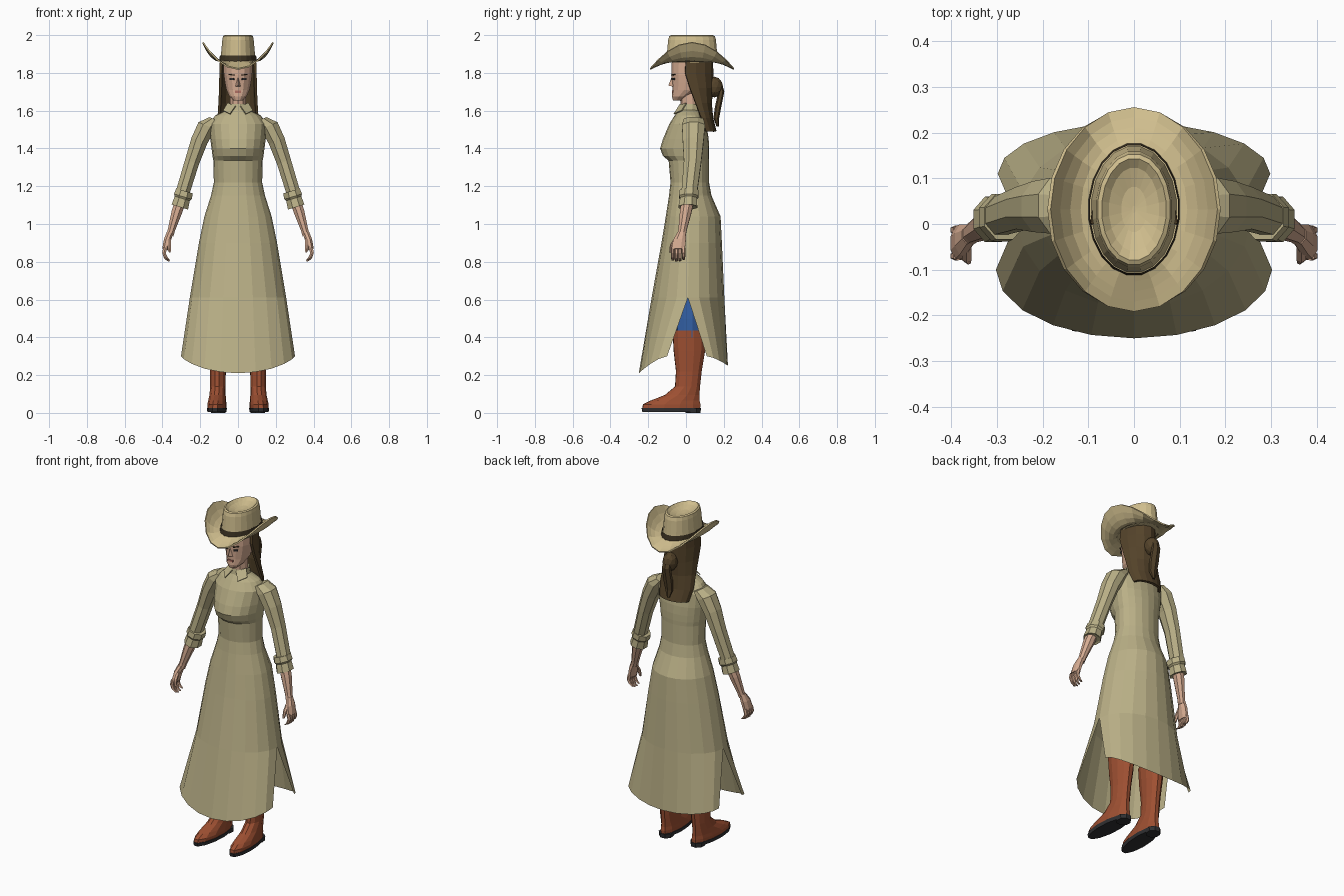
import bpy, bmesh, math
from mathutils import Matrix, Vector


def material(name, r, g, b):
    m = bpy.data.materials.new(name)
    lin = [((c / 255 + 0.055) / 1.055) ** 2.4 for c in (r, g, b)]
    m.diffuse_color = (*lin, 1)
    return m


COAT = material("khaki_cloth", 186, 176, 135)
HAT = material("straw_tan", 208, 190, 142)
SKIN = material("skin", 214, 172, 146)
HAIR = material("dark_brown", 84, 67, 42)
BOOT = material("boot_leather", 158, 80, 50)
JEAN = material("denim_blue", 52, 98, 168)
SOLE = material("sole_black", 48, 48, 50)
BAND = material("band_brown", 62, 52, 36)
LIP = material("lip_red", 176, 112, 98)


def finish(name, bm, mat, thick=0):
    bmesh.ops.remove_doubles(bm, verts=bm.verts, dist=0.0004)
    bmesh.ops.recalc_face_normals(bm, faces=bm.faces)
    me = bpy.data.meshes.new(name)
    bm.to_mesh(me)
    bm.free()
    me.materials.append(mat)
    ob = bpy.data.objects.new(name, me)
    bpy.context.collection.objects.link(ob)
    if thick:
        s = ob.modifiers.new("thickness", 'SOLIDIFY')
        s.thickness, s.offset = thick, 0
    return ob


def skin_rows(bm, rows, closed):
    vs = [[bm.verts.new(p) for p in r] for r in rows]
    n = len(rows[0])
    for a, b in zip(vs, vs[1:]):
        for i in range(n if closed else n - 1):
            j = (i + 1) % n
            bm.faces.new((a[i], a[j], b[j], b[i]))
    return vs


def loft(name, rings, mat, n=8, side=1, tilt=0.0, caps=True):
    """Stack of elliptical rings: (x, y, z, radius_x, radius_y)."""
    bm = bmesh.new()
    rows = []
    for x, y, z, rx, ry in rings:
        row = []
        for i in range(n):
            a = 2 * math.pi * (i + 0.5) / n
            u = rx * math.cos(a)
            row.append((side * (x + u * math.cos(tilt)), y + ry * math.sin(a), z + u * math.sin(tilt)))
        rows.append(row)
    vs = skin_rows(bm, rows, True)
    if caps:
        bm.faces.new(vs[0])
        bm.faces.new(vs[-1])
    return finish(name, bm, mat)


def half_rows(rows, n, hem=0.0):
    """Half-ellipse rows (z, half_width, y_side, y_middle); hem drops the middle of the last row."""
    out = []
    for k, (z, w, ys, ym) in enumerate(rows):
        row = []
        for i in range(n + 1):
            a = math.pi * (i / n - 0.5)
            drop = hem * math.cos(a) ** 1.5 if k == len(rows) - 1 and 0 < i < n else 0
            row.append((w * math.sin(a), ys + (ym - ys) * max(math.cos(a), 0), z - drop))
        out.append(row)
    return out


def poly(name, points, mat, thick):
    bm = bmesh.new()
    bm.faces.new([bm.verts.new(p) for p in points])
    return finish(name, bm, mat, thick)


def box(name, loc, size, mat, rot=0.0, roll=0.0):
    bm = bmesh.new()
    bmesh.ops.create_cube(bm, size=1)
    m = (Matrix.Translation(loc) @ Matrix.Rotation(rot, 4, 'Z') @ Matrix.Rotation(roll, 4, 'Y')
         @ Matrix.Diagonal((*size, 1)))
    bm.transform(m)
    return finish(name, bm, mat)


# Long coat: z, half width, side y, front y, back y
profile = [(1.605, .055, .015, -.04, .07), (1.575, .12, .03, -.06, .09), (1.53, .155, .04, -.088, .108),
           (1.45, .147, .035, -.122, .12), (1.40, .14, .03, -.137, .123), (1.36, .135, .03, -.122, .123),
           (1.335, .13, .03, -.092, .122), (1.22, .128, .03, -.082, .122), (1.15, .143, .025, -.09, .135),
           (1.04, .178, .02, -.107, .183), (.90, .207, .015, -.130, .19), (.61, .255, .01, -.182, .203)]
front = [(z, w, s, f) for z, w, s, f, b in profile] + [(.30, .302, -.10, -.25)]
back = [(z, w, s, b) for z, w, s, f, b in profile] + [(.30, .298, .11, .222)]
bm = bmesh.new()
skin_rows(bm, half_rows(front, 10, .09), False)
skin_rows(bm, half_rows(back, 10, .05), False)
finish("long_coat", bm, COAT)

# Collar and neck
loft("neck", [(0, .025, 1.57, .05, .05), (0, .02, 1.62, .046, .048), (0, .015, 1.71, .045, .05)], SKIN, 10)
loft("collar_band", [(0, .017, 1.595, .062, .06), (0, .02, 1.635, .053, .055)], COAT, 12, caps=False)
for s in (-1, 1):
    poly("collar_flap", [(s * .012, -.036, 1.625), (s * .054, .002, 1.64), (s * .078, -.022, 1.60),
                         (s * .042, -.064, 1.582)], COAT, .006)

# Head and face
loft("head", [(0, -.043, 1.655, .024, .026), (0, -.027, 1.675, .046, .047), (0, .008, 1.71, .063, .08),
              (0, .016, 1.75, .071, .09), (0, .02, 1.79, .077, .097), (0, .025, 1.87, .08, .1)], SKIN, 14)
bm = bmesh.new()
nose = [bm.verts.new(p) for p in ((0, -.073, 1.785), (-.016, -.066, 1.727), (.016, -.066, 1.727), (0, -.094, 1.733))]
for f in ((0, 1, 3), (0, 3, 2), (1, 2, 3)):
    bm.faces.new([nose[i] for i in f])
finish("nose", bm, SKIN)
box("mouth", (0, -.070, 1.700), (.034, .009, .011), LIP)
for s in (-1, 1):
    box("eye", (s * .032, -.067, 1.768), (.024, .008, .009), SOLE, s * .5)
    box("eyebrow", (s * .034, -.068, 1.79), (.032, .009, .006), BAND, s * .5, s * -.12)

# Hair: hanging sheet, knot and tail
hair = [(1.89, .088, .0, .135), (1.80, .092, -.005, .138), (1.72, .093, .02, .137), (1.64, .097, .05, .13),
        (1.56, .102, .08, .137), (1.49, .088, .105, .155)]
bm = bmesh.new()
skin_rows(bm, half_rows(hair, 8), False)
finish("long_hair", bm, HAIR, .014)
bm = bmesh.new()
bmesh.ops.create_icosphere(bm, subdivisions=2, radius=1)
bm.transform(Matrix.Translation((0, .15, 1.725)) @ Matrix.Diagonal((.042, .047, .055, 1)))
finish("hair_knot", bm, HAIR)
loft("hair_tail", [(0, .175, 1.755, .02, .012), (0, .187, 1.70, .028, .016), (0, .170, 1.62, .03, .017),
                   (0, .160, 1.56, .025, .015), (0, .168, 1.515, .008, .006)], HAIR, 6)

# Hat: rolled brim, dented crown, band
CY = .032
bm = bmesh.new()
rows = []
for k in range(5):
    t = k / 4
    row = []
    for i in range(20):
        a = 2 * math.pi * i / 20
        c, s = math.cos(a), math.sin(a)
        rx, ry = .088 + .098 * t ** .85, .135 + .087 * t
        row.append((rx * c, CY + ry * s, 1.862 + .10 * t * t * c * c - .042 * t * s * s))
    rows.append(row)
skin_rows(bm, rows, True)
finish("hat_brim", bm, HAT, .008)
loft("hat_crown", [(0, CY, z, rx, ry) for z, rx, ry in
                   ((1.855, .095, .14), (1.90, .091, .135), (1.975, .084, .128), (1.995, .080, .122),
                    (2.0, .071, .112), (1.985, .055, .092), (1.972, .028, .05), (1.968, .004, .008))], HAT, 20)
loft("hat_band", [(0, CY, 1.858, .102, .146), (0, CY, 1.892, .097, .141)], BAND, 20, caps=False)

for s in (-1, 1):
    # Sleeve with turned-back cuff
    loft("sleeve", [(.125, .04, 1.555, .03, .055), (.165, .04, 1.52, .052, .066), (.205, .038, 1.44, .048, .06),
                    (.243, .035, 1.33, .042, .05), (.292, .018, 1.17, .04, .045), (.298, .016, 1.13, .04, .045)],
         COAT, 8, s, .4)
    loft("cuff", [(.283, .016, 1.175, .05, .054), (.292, .014, 1.145, .053, .056), (.295, .013, 1.135, .045, .048),
                  (.308, .01, 1.09, .049, .054), (.304, .01, 1.093, .035, .04)], COAT, 8, s, .3)
    # Forearm, palm, fingers, thumb
    loft("forearm", [(.295, .012, 1.15, .033, .038), (.325, -.002, 1.06, .03, .033), (.352, -.018, .97, .021, .024),
                     (.36, -.024, .94, .02, .024)], SKIN, 8, s, .3)
    loft("palm", [(.359, -.023, .955, .019, .023), (.374, -.034, .915, .02, .036), (.386, -.042, .865, .017, .039)],
         SKIN, 8, s, .3)
    for i in range(4):
        y = -.070 + i * .019
        d = (.006, 0, .002, .01)[i]
        loft("finger", [(.385, y, .875, .012, .010), (.392, y, .845, .011, .0095), (.382, y, .815 + d, .011, .009),
                        (.366, y, .802 + d, .008, .007)], SKIN, 6, s, .2)
    loft("thumb", [(.366, -.048, .925, .012, .013), (.366, -.073, .89, .012, .012), (.362, -.082, .85, .007, .007)],
         SKIN, 6, s, .2)

    # Trouser leg
    loft("trouser_leg", [(.11, .012, .40, .05, .07), (.108, .012, .50, .058, .074), (.10, .012, .65, .068, .08),
                         (.088, .02, .90, .08, .09)], JEAN, 10, s)
    # Riding boot, sole and heel
    turn = Matrix.Translation((s * .107, 0, 0)) @ Matrix.Rotation(s * .06, 4, 'Z')
    parts = [
        loft("boot", [(0, y, z, rx, ry) for z, y, rx, ry in
                      ((.025, -.078, .05, .158), (.045, -.076, .05, .157), (.065, -.058, .047, .134),
                       (.095, -.02, .043, .094), (.14, .008, .041, .068), (.22, .015, .042, .07),
                       (.33, .018, .05, .086), (.435, .017, .056, .09))], BOOT, 12),
        loft("boot_sole", [(0, -.079, .006, .05, .157), (0, -.079, .027, .053, .162)], SOLE, 12),
        loft("boot_heel", [(0, .037, 0, .04, .042), (0, .037, .026, .042, .045)], SOLE, 8)]
    for p in parts:
        p.data.transform(turn)
